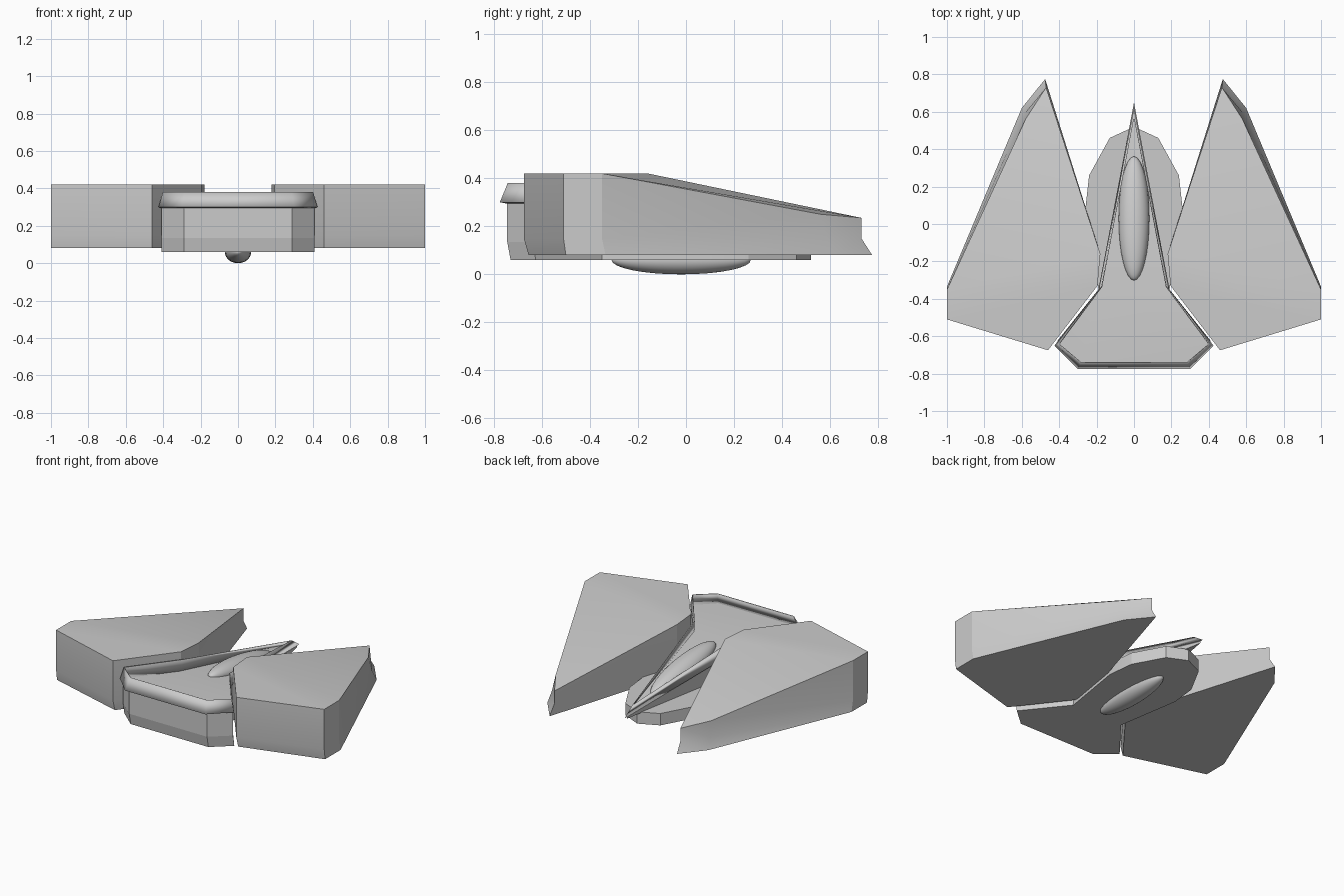
import bpy, bmesh
from math import radians, atan

cube = bpy.data.objects.get("Cube")
if cube:
    bpy.data.objects.remove(cube)

grey = bpy.data.materials.new("hull_grey")
grey.use_nodes = True
colour = (0.6, 0.6, 0.6, 1)
grey.diffuse_color = colour
grey.node_tree.nodes["Principled BSDF"].inputs["Base Color"].default_value = colour


def finish(obj, angle=20):
    obj.data.materials.append(grey)
    bpy.ops.object.select_all(action="DESELECT")
    obj.select_set(True)
    bpy.context.view_layer.objects.active = obj
    bpy.ops.object.shade_smooth_by_angle(angle=radians(angle))
    return obj


def loft(name, rings, top=None, closed=True):
    """Bridge equal rings bottom to top; top lists the faces of the upper cap."""
    bm = bmesh.new()
    loops = [[bm.verts.new(p) for p in ring] for ring in rings]
    n = len(rings[0])
    for low, high in zip(loops, loops[1:]):
        for i in range(n):
            j = (i + 1) % n
            bm.faces.new((low[i], low[j], high[j], high[i]))
    if closed:
        bm.faces.new(loops[0][::-1])
        for face in top or [range(n)]:
            bm.faces.new([loops[-1][i] for i in face])
    bmesh.ops.recalc_face_normals(bm, faces=bm.faces)
    mesh = bpy.data.meshes.new(name)
    bm.to_mesh(mesh)
    bm.free()
    obj = bpy.data.objects.new(name, mesh)
    bpy.context.collection.objects.link(obj)
    return finish(obj)


def mirrored(half):
    """Complete a half outline that ends on the centre line."""
    return half + [(-x, y) for x, y in half[-2::-1]]


def ring(outline, height):
    return [(x, y, height(y) if callable(height) else height) for x, y in outline]


def deck(y):
    return 0.3 - 0.15 * max(0, y + 0.35)


def rim_top(y):
    return deck(y) + 0.08 - 0.04 * max(0, y + 0.35)


# Lower hull with a rounded faceted tail
hull = mirrored([(0.29, -0.745), (0.41, -0.64), (0.19, -0.35), (0.26, 0.08),
                 (0.24, 0.26), (0.13, 0.46), (0, 0.52)])
keel = [(x, y + 0.015 if y < -0.5 else y) for x, y in hull]
loft("lower_hull", [ring(keel, 0.06), ring(hull, 0.14)])

# Upper hull: flat front deck and a sloping tail spike
edge = mirrored([(0.3, -0.775), (0.425, -0.65), (0.19, -0.35), (0, 0.65)])
inset = mirrored([(0.29, -0.745), (0.41, -0.64), (0.18, -0.35), (0, 0.63)])
loft("upper_hull",
     [ring(inset, 0.135), ring(inset, lambda y: deck(y) - 0.006), ring(edge, deck)],
     top=[(0, 1, 2, 4, 5, 6), (2, 3, 4)])

# Thin rim leaning in around the deck
lip = mirrored([(0.285, -0.742), (0.402, -0.642), (0.175, -0.335), (0, 0.57)])
rim = loft("deck_rim", [ring(edge, deck), ring(lip, rim_top)], closed=False)
shell = rim.modifiers.new("thickness", "SOLIDIFY")
shell.thickness = 0.005

# Wings: flat at the front, sloping to a rear point, with flared lower edges
wing_top = [(0.46, -0.675, 0.42), (1, -0.51, 0.42), (1, -0.35, 0.42), (0.58, 0.56, 0.25),
            (0.47, 0.73, 0.235), (0.18, -0.16, 0.42), (0.195, -0.33, 0.42)]
wing_low = [(0.46, -0.655), (1, -0.5), (1, -0.335), (0.6, 0.62),
            (0.475, 0.775), (0.19, -0.16), (0.2, -0.32)]
wing_mid = [(x, y) for x, y, z in wing_top]
wing_mid[3] = (0.59, 0.585)
for name, side in (("left_wing", 1), ("right_wing", -1)):
    rings = [ring(wing_low, 0.08), ring(wing_mid, 0.15), wing_top]
    rings = [[(side * x, y, z) for x, y, z in r] for r in rings]
    loft(name, rings, top=[(0, 1, 2, 5, 6), (2, 3, 4, 5)])

# Canopy following the sloping deck, and a shallow belly dome
for name, place, size, tilt in (
        ("canopy", (0, 0.03, deck(0.03)), (0.082, 0.335, 0.065), -atan(0.15)),
        ("belly_dome", (0, -0.02, 0.06), (0.07, 0.29, 0.06), 0)):
    bpy.ops.mesh.primitive_uv_sphere_add(segments=32, ring_count=16, radius=1,
                                         location=place, rotation=(tilt, 0, 0))
    dome = bpy.context.object
    dome.name = name
    dome.scale = size
    finish(dome, 60)
